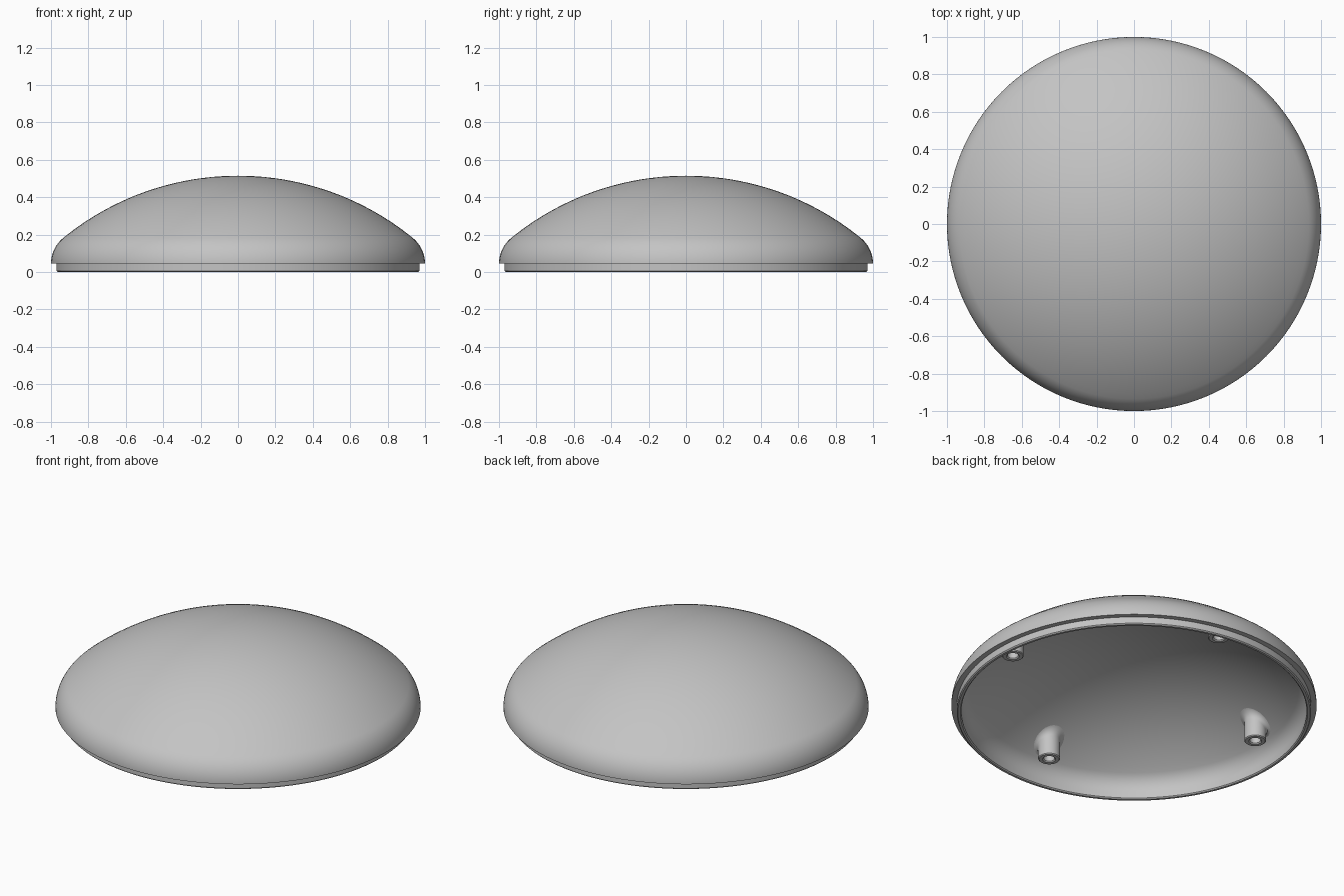
import bpy, bmesh, math

if "Cube" in bpy.data.objects:
    bpy.data.objects.remove(bpy.data.objects["Cube"])

GREY = bpy.data.materials.new("plain grey")
GREY.diffuse_color = (0.55, 0.55, 0.55, 1)
GREY.use_nodes = True
GREY.node_tree.nodes["Principled BSDF"].inputs["Base Color"].default_value = GREY.diffuse_color

R, CZ = 1.48, -0.965            # big dome arc radius and centre height
FR, FX, FZ = 0.177, 0.823, 0.045  # edge rounding radius and centre
WALL = 0.055
JOIN = math.atan2(FX, FZ - CZ)  # angle from vertical where the arcs meet


def dome_profile(t):
    """Crown-to-rim profile (r, z), offset inward by t."""
    crown = [((R - t) * math.sin(JOIN * i / 28), CZ + (R - t) * math.cos(JOIN * i / 28))
             for i in range(29)]
    edge = []
    for i in range(1, 15):
        a = JOIN + (math.pi / 2 - JOIN) * i / 14
        edge.append((FX + (FR - t) * math.sin(a), FZ + (FR - t) * math.cos(a)))
    return crown + edge


def inner_height(r):
    """Height of the inside surface at distance r from the axis."""
    rr = R - WALL
    if r < FX + (FR - WALL) * math.sin(JOIN):
        return CZ + math.sqrt(rr * rr - r * r)
    return FZ + math.sqrt(max(0, (FR - WALL) ** 2 - (r - FX) ** 2))


def bridge_rings(name, rings):
    """Skin a list of rings; a ring of one point is a pole."""
    bm = bmesh.new()
    rows = [[bm.verts.new(p) for p in ring] for ring in rings]
    for a, b in zip(rows, rows[1:]):
        n = max(len(a), len(b))
        for i in range(n):
            j = (i + 1) % n
            if len(a) == 1:
                bm.faces.new((a[0], b[i], b[j]))
            elif len(b) == 1:
                bm.faces.new((a[i], b[0], a[j]))
            else:
                bm.faces.new((a[i], b[i], b[j], a[j]))
    # consistent outward faces: rings run from the top outside, or up from a hole
    bmesh.ops.recalc_face_normals(bm, faces=bm.faces)
    me = bpy.data.meshes.new(name)
    bm.to_mesh(me)
    bm.free()
    me.materials.append(GREY)
    ob = bpy.data.objects.new(name, me)
    bpy.context.collection.objects.link(ob)
    bpy.ops.object.select_all(action='DESELECT')
    ob.select_set(True)
    bpy.context.view_layer.objects.active = ob
    bpy.ops.object.shade_smooth_by_angle(angle=math.radians(30))
    return ob


def circle(r, z, n, cx=0, cy=0):
    if r < 1e-5:
        return [(cx, cy, z)]
    return [(cx + r * math.cos(2 * math.pi * i / n),
             cy + r * math.sin(2 * math.pi * i / n), z) for i in range(n)]


# hollow dome cover with a stepped lip under the rim
lip = [(0.97, FZ), (0.97, 0.006), (0.964, 0), (0.951, 0), (0.945, 0.006)]
profile = dome_profile(0) + lip + dome_profile(WALL)[::-1]
bridge_rings("dome_cover", [circle(r, z, 128) for r, z in profile])

# four hollow screw posts inside, flared where they meet the dome
SEG, POST_R, POST_Z = 32, 0.06, 0.088
for k in range(4):
    ang = math.radians(-5 + 90 * k)
    cx, cy = 0.81 * math.cos(ang), 0.81 * math.sin(ang)
    rings = [circle(r, z, SEG, cx, cy) for r, z in
             [(0, 0.17), (0.03, 0.17), (0.03, POST_Z + 0.006), (0.036, POST_Z),
              (POST_R - 0.005, POST_Z), (POST_R, POST_Z + 0.005)]]
    for s in range(6):
        a = math.pi / 2 * s / 5
        flare = 0.035
        ring = []
        for x, y, _ in circle(POST_R + flare * (1 - math.cos(a)), 0, SEG, cx, cy):
            top = inner_height(math.hypot(x, y)) + 0.002
            ring.append((x, y, max(top - flare * (1 - math.sin(a)), POST_Z + 0.008)))
        rings.append(ring)
    # closing cap hidden within the dome wall
    rings.append(circle(0, inner_height(0.81) + 0.02, SEG, cx, cy))
    bridge_rings("screw_post_%d" % (k + 1), rings)
